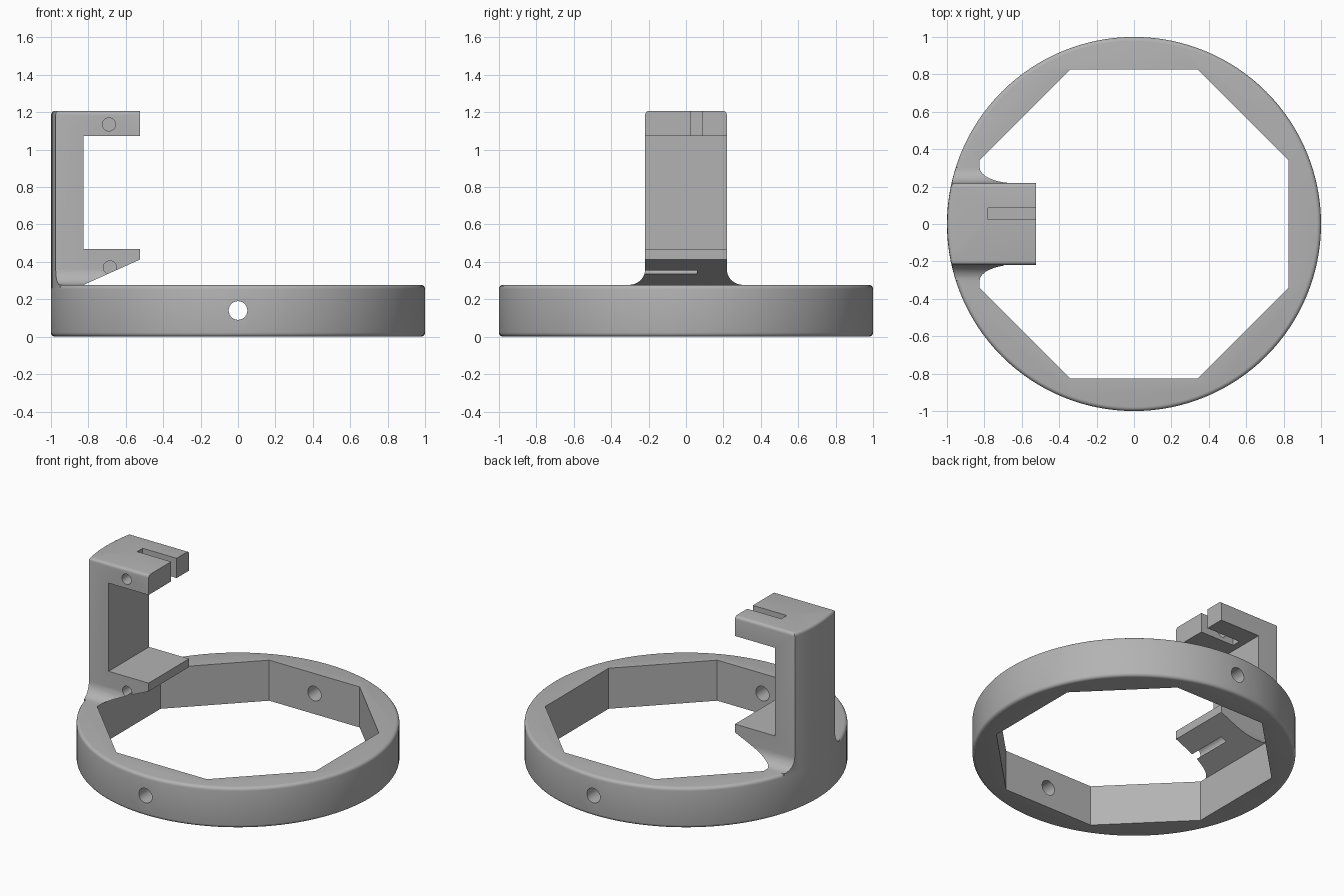
import bpy, math

cube = bpy.data.objects.get("Cube")
if cube:
    bpy.data.objects.remove(cube)

grey = bpy.data.materials.new("plain grey")
grey.use_nodes = True
colour = (0.45, 0.45, 0.45, 1)
grey.diffuse_color = colour
grey.node_tree.nodes["Principled BSDF"].inputs["Base Color"].default_value = colour


def prism(name, outline, low, high, axis="z", bevel=0):
    """Extrude a 2D outline along an axis, optionally rounding the end rims."""
    place = {"x": lambda a, b, c: (c, a, b),
             "y": lambda a, b, c: (a, c, b),
             "z": lambda a, b, c: (a, b, c)}[axis]
    n = len(outline)
    verts = [place(a, b, c) for c in (low, high) for a, b in outline]
    faces = [list(range(n))[::-1], list(range(n, 2 * n))]
    faces += [(i, (i + 1) % n, n + (i + 1) % n, n + i) for i in range(n)]
    if axis == "y":
        faces = [tuple(f)[::-1] for f in faces]
    mesh = bpy.data.meshes.new(name)
    mesh.from_pydata(verts, [], faces)
    mesh.materials.append(grey)
    obj = bpy.data.objects.new(name, mesh)
    bpy.context.collection.objects.link(obj)
    if bevel:
        mod = obj.modifiers.new("round", "BEVEL")
        mod.width, mod.segments = bevel, 4
        mod.limit_method, mod.angle_limit = "ANGLE", math.radians(40)
        apply(obj, mod)
    return obj


def apply(obj, mod):
    bpy.context.view_layer.objects.active = obj
    bpy.ops.object.modifier_apply(modifier=mod.name)


def combine(obj, other, operation):
    mod = obj.modifiers.new("cut", "BOOLEAN")
    mod.operation, mod.object, mod.solver = operation, other, "EXACT"
    apply(obj, mod)
    bpy.data.objects.remove(other)


def arc(cx, cy, r, start, end, steps):
    angles = [math.radians(start + (end - start) * i / steps) for i in range(steps + 1)]
    return [(cx + r * math.cos(t), cy + r * math.sin(t)) for t in angles]


def circle(cx, cy, r, n):
    return arc(cx, cy, r, 0, 360, n)[:-1]


TOP, RIM = 1.207, 0.277

# Round base ring with an octagonal opening
ring = prism("base_ring", circle(0, 0, 1, 128), 0, RIM, bevel=0.022)
octagon = arc(0, 0, 0.825 / math.cos(math.pi / 8), 22.5, 337.5, 7)
combine(ring, prism("opening", octagon, -0.1, 0.5), "DIFFERENCE")

# C-shaped bracket seen from the side
side = [(-1.1, 0.1), (-0.83, 0.1), (-0.83, 0.275), (-0.523, 0.413), (-0.523, 0.47),
        (-0.825, 0.47), (-0.825, 1.072), (-0.523, 1.072), (-0.523, 1.3), (-1.1, 1.3)]
bracket = prism("bracket", side, -0.5, 0.5, "y")

# Rounded top corners and flared foot of the bracket
flare = 0.085
half = (arc(0.218 + flare, RIM + flare, flare, 270, 180, 8)
        + arc(0.198, TOP - 0.02, 0.02, 0, 90, 4))
half = [(0.218 + flare, 0.05)] + half
outline = half + [(-y, z) for y, z in reversed(half)]
combine(bracket, prism("front_shape", outline, -1.2, 0, "x"), "INTERSECT")
combine(bracket, prism("round_back", circle(0, 0, 0.999, 128), 0.02, TOP, bevel=0.02), "INTERSECT")
combine(ring, bracket, "UNION")

# Clamp slot in the upper jaw
slot = [(-0.78, 0.025), (-0.4, 0.025), (-0.4, 0.085), (-0.78, 0.085)]
combine(ring, prism("slot", slot, 1, 1.3), "DIFFERENCE")

# Blind screw holes in both jaws and a through hole across the ring
for x, z, r, end in ((-0.69, 1.135, 0.035, 0.06), (-0.685, 0.37, 0.035, 0.06), (0, 0.14, 0.05, 1.2)):
    combine(ring, prism("hole", circle(x, z, r, 32), -1.2, end, "y"), "DIFFERENCE")

ring.name = "ring_with_bracket"
bpy.ops.object.select_all(action="DESELECT")
ring.select_set(True)
bpy.context.view_layer.objects.active = ring
bpy.ops.object.shade_smooth_by_angle(angle=math.radians(30))
